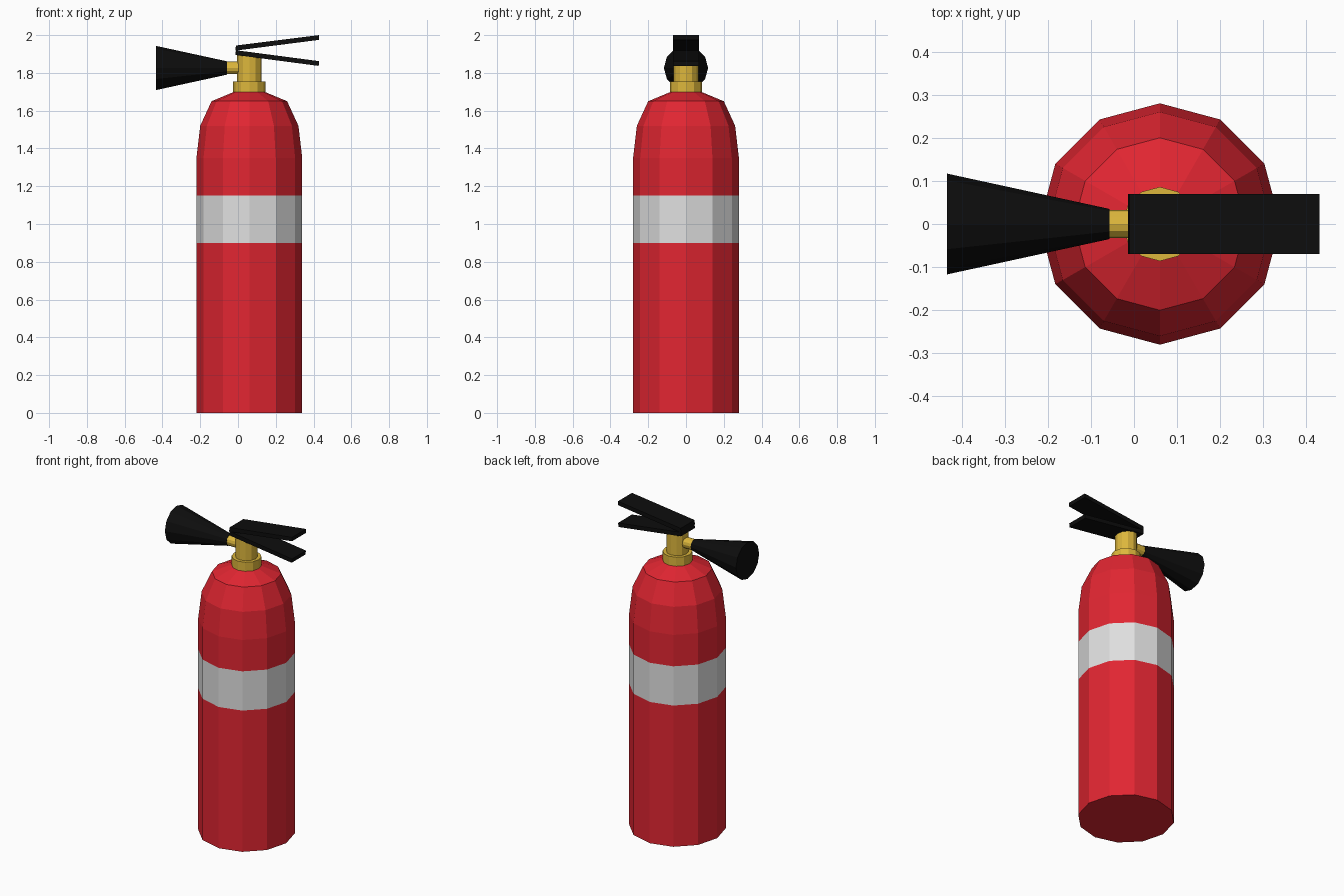
import bpy
import bmesh
from math import cos, sin, tau
from mathutils import Vector

if "Cube" in bpy.data.objects:
    bpy.data.objects.remove(bpy.data.objects["Cube"], do_unlink=True)

AXIS_X = 0.06      # centre of the cylinder
HORN_Z = 1.826     # height of the discharge horn
SIDES = 12


def material(name, color):
    mat = bpy.data.materials.new(name)
    mat.use_nodes = True
    mat.diffuse_color = (*color, 1)
    mat.node_tree.nodes["Principled BSDF"].inputs["Base Color"].default_value = (*color, 1)
    return mat


red = material("red paint", (0.75, 0.019, 0.031))
grey = material("light grey label", (0.74, 0.74, 0.74))
brass = material("brass", (0.72, 0.47, 0.045))
black = material("black plastic", (0.004, 0.004, 0.004))


def finish(name, bm, *mats):
    bmesh.ops.recalc_face_normals(bm, faces=bm.faces)
    mesh = bpy.data.meshes.new(name)
    bm.to_mesh(mesh)
    bm.free()
    for mat in mats:
        mesh.materials.append(mat)
    obj = bpy.data.objects.new(name, mesh)
    bpy.context.collection.objects.link(obj)
    return obj


def lathe(name, profile, *mats, along_x=False):
    """Closed faceted solid from (radius, position) rings around z or x."""
    bm = bmesh.new()
    rings = []
    for r, t in profile:
        ring = []
        for i in range(SIDES):
            u, v = r * cos(tau * i / SIDES), r * sin(tau * i / SIDES)
            co = Vector((t, u, HORN_Z + v)) if along_x else Vector((AXIS_X + u, v, t))
            ring.append(bm.verts.new(co))
        rings.append(ring)
    for a, b in zip(rings, rings[1:]):
        for i in range(SIDES):
            j = (i + 1) % SIDES
            bm.faces.new((a[i], a[j], b[j], b[i]))
    bm.faces.new(rings[0])
    bm.faces.new(rings[-1])
    return finish(name, bm, *mats)


def lever(name, outline):
    """Flat bar: side outline in x and z, extruded across y."""
    bm = bmesh.new()
    face = bm.faces.new([bm.verts.new((x, -0.07, z)) for x, z in outline])
    result = bmesh.ops.extrude_face_region(bm, geom=[face])
    verts = [v for v in result["geom"] if isinstance(v, bmesh.types.BMVert)]
    bmesh.ops.translate(bm, verts=verts, vec=(0, 0.14, 0))
    return finish(name, bm, black)


# Cylinder with a painted label band
body = lathe("cylinder_body", [(0.28, 0), (0.28, 0.9), (0.28, 1.15), (0.28, 1.35),
                               (0.26, 1.52), (0.2, 1.65), (0.08, 1.7)], red, grey)
for face in body.data.polygons:
    if 0.9 < face.center.z < 1.15:
        face.material_index = 1

# Valve
lathe("valve_collar", [(0.086, 1.695), (0.086, 1.755)], brass)
lathe("valve_neck", [(0.065, 1.75), (0.065, 1.895)], brass)
lathe("nozzle_stub", [(0.033, -0.07), (0.033, 0.03)], brass, along_x=True)

# Discharge horn
lathe("discharge_horn", [(0.117, -0.434), (0.035, -0.057)], black, along_x=True)

# Squeeze levers
lever("upper_lever", [(-0.014, 1.918), (-0.011, 1.945), (0.43, 2.0), (0.43, 1.975)])
lever("lower_lever", [(-0.014, 1.895), (-0.011, 1.92), (0.43, 1.862), (0.427, 1.837)])
